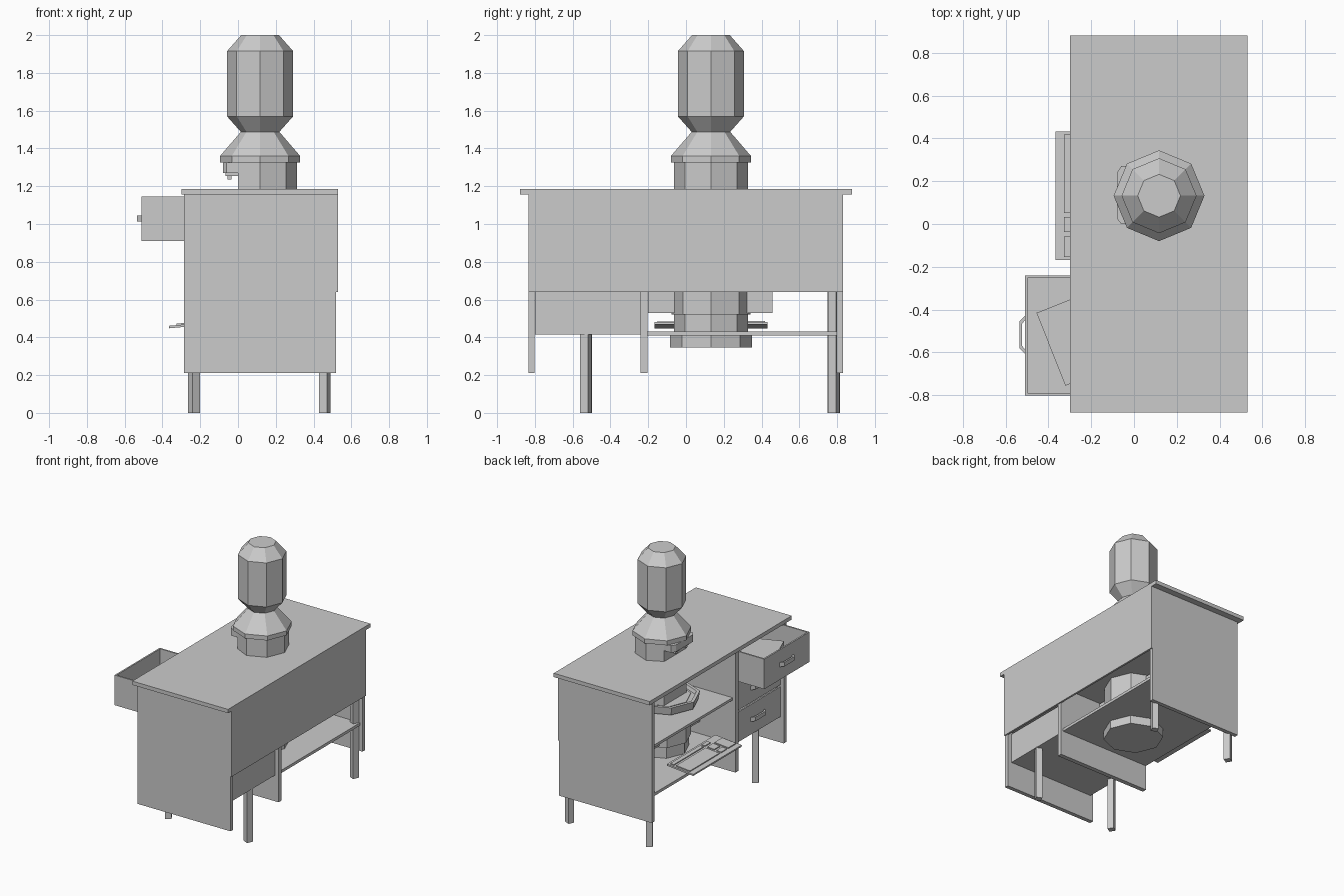
import bpy, bmesh, math
from mathutils import Matrix

if "Cube" in bpy.data.objects:
    bpy.data.objects.remove(bpy.data.objects["Cube"])

def make(name, bm):
    bmesh.ops.recalc_face_normals(bm, faces=bm.faces)
    me = bpy.data.meshes.new(name)
    bm.to_mesh(me)
    bm.free()
    ob = bpy.data.objects.new(name, me)
    bpy.context.collection.objects.link(ob)
    return ob

def box(name, x0, x1, y0, y1, z0, z1, rot=None):
    bm = bmesh.new()
    bmesh.ops.create_cube(bm, size=1)
    for v in bm.verts:
        v.co.x *= x1 - x0
        v.co.y *= y1 - y0
        v.co.z *= z1 - z0
    ob = make(name, bm)
    if rot:
        ob.rotation_euler = rot
    ob.location = ((x0 + x1) / 2, (y0 + y1) / 2, (z0 + z1) / 2)
    return ob

def prism(name, pts, z0, z1):
    bm = bmesh.new()
    f = bm.faces.new([bm.verts.new((x, y, z0)) for x, y in pts])
    r = bmesh.ops.extrude_face_region(bm, geom=[f])
    for v in r['geom']:
        if isinstance(v, bmesh.types.BMVert):
            v.co.z = z1
    return make(name, bm)

def ring(cx, cy, r, n=8, start=0.0):
    return [(cx + r * math.cos(start + i * math.tau / n),
             cy + r * math.sin(start + i * math.tau / n)) for i in range(n)]

def lathe(name, cx, cy, profile, n=8):
    bm = bmesh.new()
    rows = [[bm.verts.new((x, y, z)) for x, y in ring(cx, cy, r, n)] for r, z in profile]
    for a, b in zip(rows, rows[1:]):
        for i in range(n):
            j = (i + 1) % n
            bm.faces.new((a[i], a[j], b[j], b[i]))
    bm.faces.new(rows[0])
    bm.faces.new(rows[-1])
    return make(name, bm)

# Desk carcass
box('desk_top', -0.30, 0.53, -0.88, 0.88, 1.155, 1.185)
box('left_side_panel', -0.285, 0.52, -0.835, -0.803, 0.21, 1.155)
box('right_side_panel', -0.285, 0.52, 0.798, 0.83, 0.21, 1.155)
box('middle_panel', -0.285, 0.52, -0.24, -0.205, 0.21, 1.155)
box('modesty_panel', 0.515, 0.53, -0.835, 0.83, 0.64, 1.155)
box('lower_shelf', -0.285, 0.50, -0.205, 0.798, 0.41, 0.432)
box('upper_shelf', -0.26, 0.515, -0.205, 0.798, 0.77, 0.79)

# Square legs, turned slightly
for lx, ang in ((-0.232, 0.55), (0.46, 1.15)):
    for ly, top in ((-0.53, 0.42), (0.782, 0.80)):
        prism('leg', ring(lx, ly, 0.033, 4, math.pi / 4 + ang), 0, top)

# Drawers with thin walls and tapered handles
def drawer(name, x, z0, z1):
    t, back, y0, y1 = 0.012, x + 0.75, -0.80, -0.24
    box(name + '_front', x, x + t, y0, y1, z0, z1)
    box(name + '_back', back - t, back, y0, y1, z0, z1)
    box(name + '_left', x, back, y0, y0 + t, z0, z1)
    box(name + '_right', x, back, y1 - t, y1, z0, z1)
    box(name + '_bottom', x, back, y0, y1, z0, z0 + t)
    zc = (z0 + z1) / 2
    prism(name + '_handle', [(x, -0.605), (x - 0.025, -0.58), (x - 0.025, -0.455), (x, -0.43),
                             (x, -0.45), (x - 0.012, -0.465), (x - 0.012, -0.57), (x, -0.585)],
          zc - 0.015, zc + 0.017)

drawer('top_drawer', -0.51, 0.91, 1.145)
drawer('middle_drawer', -0.26, 0.665, 0.895)
drawer('bottom_drawer', -0.26, 0.415, 0.65)
box('folder', -0.397, -0.137, -0.72, -0.354, 0.922, 1.04, (0, 0, math.atan2(0.369, 0.929)))

# Water dispenser standing through the shelves
cx, cy = 0.117, 0.132
lathe('dispenser_base', cx, cy, [(0.217, 0.345), (0.217, 0.41), (0.195, 0.41), (0.195, 0.52),
                                 (0.21, 0.52), (0.21, 0.84)])
prism('dispenser_body', [(max(x, 0.0), y) for i, (x, y) in enumerate(ring(cx, cy, 0.195)) if i != 4],
      0.84, 1.33)
lathe('dispenser_collar', cx, cy, [(0.212, 1.325), (0.212, 1.36), (0.10, 1.49)])
lathe('water_bottle', cx, cy, [(0.095, 1.48), (0.175, 1.57), (0.175, 1.915), (0.10, 2.0)])
lathe('drip_tray', cx - 0.03, cy, [(0.24, 0.80), (0.25, 0.86), (0.225, 0.86), (0.215, 0.835)])
prism('tap_housing', [(0.02, 0.0), (-0.06, 0.0), (-0.08, 0.025), (-0.08, 0.24), (-0.06, 0.27), (0.02, 0.27)],
      1.27, 1.325)
for ty in (0.07, 0.195):
    box('tap', -0.065, 0.01, ty - 0.02, ty + 0.02, 1.255, 1.275)
    box('tap_spout', -0.055, -0.035, ty - 0.012, ty + 0.012, 1.235, 1.26)

# Monitor on the lower shelf
box('monitor', 0.02, 0.16, -0.20, 0.457, 0.53, 0.76)
box('monitor_stand', 0.05, 0.13, 0.05, 0.21, 0.43, 0.53)

# Tilted keyboard
tilt = Matrix.Translation((-0.365, 0.132, 0.452)) @ Matrix.Rotation(math.radians(-5), 4, 'Y')

def key_part(name, x0, x1, y0, y1, z0, z1):
    ob = box(name, x0, x1, y0, y1, z0, z1)
    ob.matrix_world = tilt @ Matrix.Translation(ob.location)

key_part('keyboard', 0, 0.23, -0.30, 0.30, -0.004, 0.009)
for y0, y1, rows in ((-0.08, 0.285, ((0.04, 0.16), (0.18, 0.21))),
                     (-0.17, -0.10, ((0.04, 0.08), (0.10, 0.16), (0.18, 0.21))),
                     (-0.285, -0.19, ((0.04, 0.16),))):
    for x0, x1 in rows:
        key_part('keys', x0, x1, y0, y1, 0.008, 0.017)
